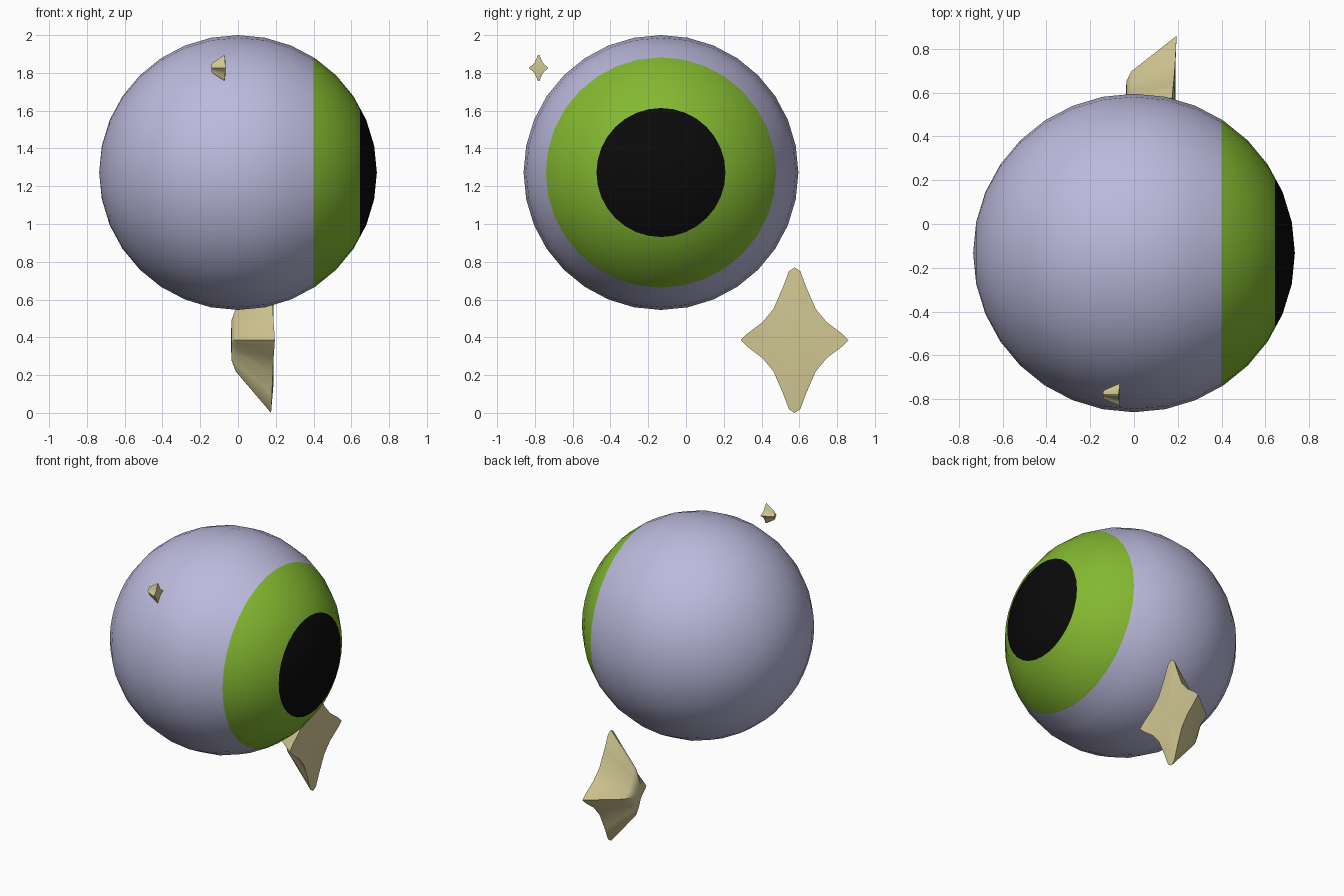
import bpy, bmesh, math
from mathutils import Vector, Matrix

if "Cube" in bpy.data.objects:
    bpy.data.objects.remove(bpy.data.objects["Cube"])


def material(name, rgb):
    m = bpy.data.materials.new(name)
    m.diffuse_color = (*rgb, 1)
    m.use_nodes = True
    m.node_tree.nodes["Principled BSDF"].inputs["Base Color"].default_value = m.diffuse_color
    return m


LAVENDER = material("lavender", (0.50, 0.49, 0.72))
GREEN = material("green", (0.23, 0.48, 0.03))
BLACK = material("black", (0.003, 0.003, 0.003))
TAN = material("tan", (0.64, 0.57, 0.29))


def finish(bm, name, mats, angle):
    bmesh.ops.recalc_face_normals(bm, faces=bm.faces)
    me = bpy.data.meshes.new(name)
    bm.to_mesh(me)
    bm.free()
    ob = bpy.data.objects.new(name, me)
    for m in mats:
        me.materials.append(m)
    bpy.context.collection.objects.link(ob)
    bpy.ops.object.select_all(action='DESELECT')
    ob.select_set(True)
    bpy.context.view_layer.objects.active = ob
    bpy.ops.object.shade_smooth_by_angle(angle=math.radians(angle))
    return ob


# Eyeball: sphere with its poles along x, cut where the colours change
IRIS_X, PUPIL_X = 0.40, 0.645
bm = bmesh.new()
bmesh.ops.create_uvsphere(bm, u_segments=32, v_segments=16, radius=1)
bmesh.ops.transform(bm, matrix=Matrix.Rotation(math.pi / 2, 4, 'Y'), verts=bm.verts)
bmesh.ops.scale(bm, vec=(0.735, 0.7275, 0.7275), verts=bm.verts)
for cut in (IRIS_X, PUPIL_X):
    bmesh.ops.bisect_plane(bm, geom=bm.verts[:] + bm.edges[:] + bm.faces[:],
                           plane_co=(cut, 0, 0), plane_no=(1, 0, 0))
for f in bm.faces:
    x = f.calc_center_median().x
    f.material_index = 2 if x > PUPIL_X else 1 if x > IRIS_X else 0
bmesh.ops.translate(bm, vec=(0, -0.1325, 1.2725), verts=bm.verts)
finish(bm, "eyeball", [LAVENDER, GREEN, BLACK], 40)

# Four-pointed star outline, one quarter mirrored into the others (y, z)
QUARTER = [(0, 0.385), (0.03, 0.365), (0.062, 0.28), (0.112, 0.165),
           (0.17, 0.095), (0.25, 0.035), (0.285, 0)]
HALF = QUARTER + [(y, -z) for y, z in QUARTER[-2::-1]]
STAR = HALF + [(-y, z) for y, z in HALF[-2:0:-1]]


def shard(name, centre, size, depth):
    """Star-shaped wedge, wide at +x and tapering to a rounded end at -x."""
    bm = bmesh.new()
    rings = []
    for x, s in ((0.188, 0.6), (0.185, 1.0), (-0.012, 0.43), (-0.035, 0.27)):
        ring = []
        for y, z in STAR:
            tilt = 0.01 * (abs(y) / 0.285 - abs(z) / 0.385) if s == 1.0 else 0
            ring.append(bm.verts.new((x + tilt, y * s, z * s)))
        rings.append(ring)
    n = len(STAR)
    for a, b in zip(rings, rings[1:]):
        for i in range(n):
            j = (i + 1) % n
            bm.faces.new((a[i], a[j], b[j], b[i]))
    # caps fan out from a centre point
    for ring, x in ((rings[0], 0.19), (rings[-1], -0.037)):
        c = bm.verts.new((x, 0, 0))
        for i in range(n):
            bm.faces.new((ring[i], ring[(i + 1) % n], c))
    bmesh.ops.scale(bm, vec=(depth, size, size), verts=bm.verts)
    bmesh.ops.translate(bm, vec=Vector(centre), verts=bm.verts)
    return finish(bm, name, [TAN], 40)


shard("large_shard", (0, 0.575, 0.385), 1.0, 1.0)
shard("small_shard", (-0.129, -0.78, 1.826), 0.182, 0.33)
